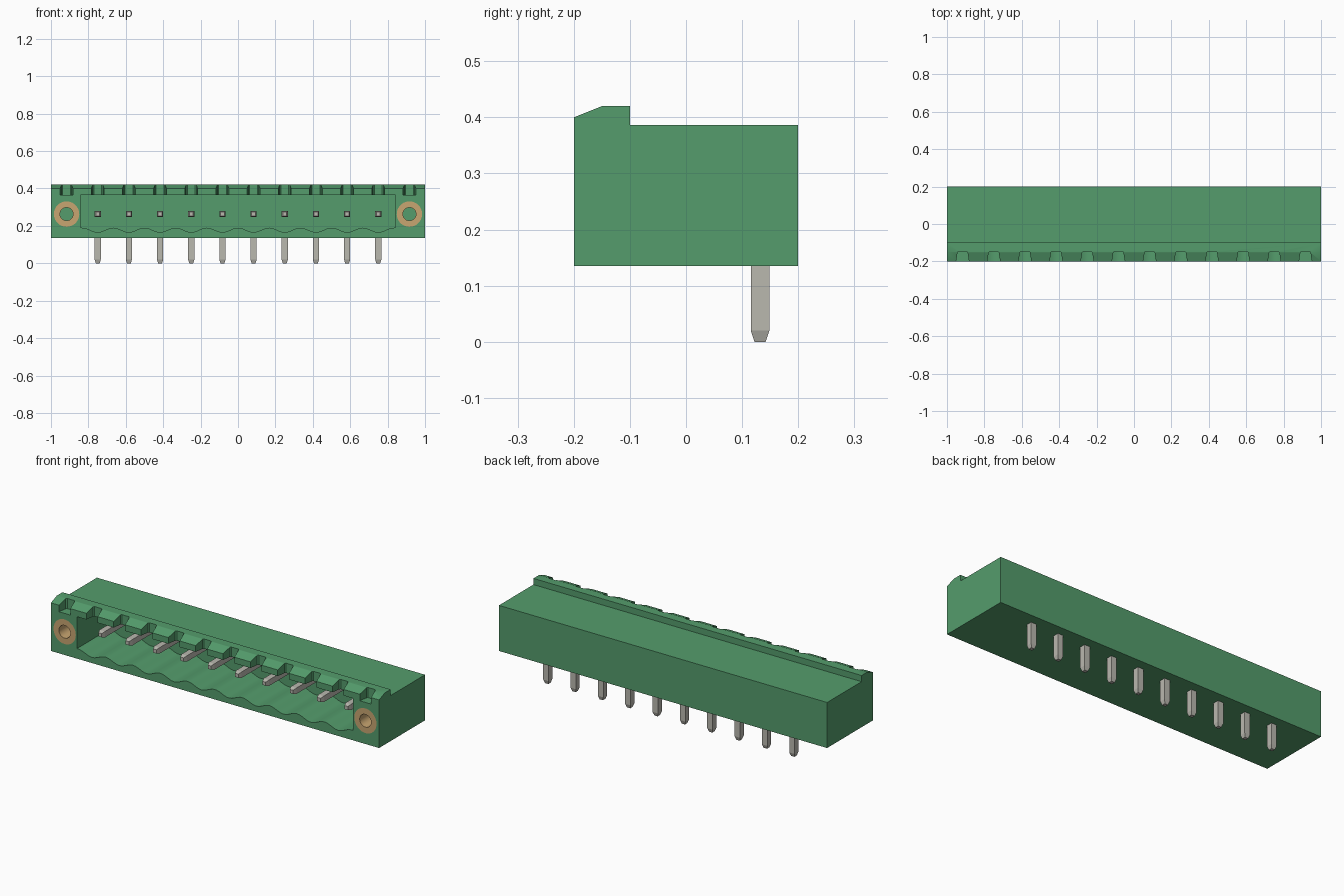
import bpy, bmesh, math
from mathutils import Vector

cube = bpy.data.objects.get("Cube")
if cube:
    bpy.data.objects.remove(cube, do_unlink=True)


def material(name, rgb):
    m = bpy.data.materials.new(name)
    m.use_nodes = True
    m.diffuse_color = (*rgb, 1)
    m.node_tree.nodes["Principled BSDF"].inputs["Base Color"].default_value = (*rgb, 1)
    return m


GREEN = material("green plastic", (0.089, 0.335, 0.15))
TIN = material("tin plated metal", (0.49, 0.48, 0.43))
BRASS = material("brass", (0.58, 0.38, 0.165))

PITCH = 1 / 6
PIN_X = [(i - 4.5) * PITCH for i in range(10)]
SLOT_X = [(i - 5.5) * PITCH for i in range(12)]
FLANGE_X = 5.5 * PITCH
PIN_Z = 0.263
PIN_Y = 0.132


def finish(bm, name, mat):
    bmesh.ops.recalc_face_normals(bm, faces=bm.faces[:])
    me = bpy.data.meshes.new(name)
    bm.to_mesh(me)
    bm.free()
    ob = bpy.data.objects.new(name, me)
    bpy.context.collection.objects.link(ob)
    if mat:
        me.materials.append(mat)
    return ob


def extrude(bm, points, direction):
    """Fill an outline of 3D points and extrude it along direction."""
    face = bm.faces.new([bm.verts.new(p) for p in points])
    new = bmesh.ops.extrude_face_region(bm, geom=[face])["geom"]
    verts = [g for g in new if isinstance(g, bmesh.types.BMVert)]
    bmesh.ops.translate(bm, vec=Vector(direction), verts=verts)


def circle(x, y, z, r, n=40):
    return [(x + r * math.cos(2 * math.pi * i / n), y, z + r * math.sin(2 * math.pi * i / n))
            for i in range(n)]


def smooth(ob):
    bpy.ops.object.select_all(action='DESELECT')
    ob.select_set(True)
    bpy.context.view_layer.objects.active = ob
    bpy.ops.object.shade_smooth_by_angle(angle=math.radians(30))


# Housing: side profile with raised front lip
profile = [(-0.2, 0.135), (0.2, 0.135), (0.2, 0.386), (-0.1, 0.386),
           (-0.1, 0.42), (-0.15, 0.42), (-0.2, 0.40)]
bm = bmesh.new()
extrude(bm, [(-1, y, z) for y, z in profile], (2, 0, 0))
housing = finish(bm, "housing", GREEN)

# Plug cavity with a wavy floor, one valley under each pin
outline = [(-0.842, 0.366), (-0.842, 0.19)]
steps = 120
for i in range(steps + 1):
    x = -5 * PITCH + 10 * PITCH * i / steps
    outline.append((x, 0.178 - 0.012 * math.cos(2 * math.pi * (x - PIN_X[0]) / PITCH)))
outline += [(0.842, 0.19), (0.842, 0.366)]
bm = bmesh.new()
extrude(bm, [(x, -0.3, z) for x, z in outline], (0, 0.38, 0))
cavity = finish(bm, "cavity_cutter", GREEN)

# Tapered latch slots along the lip
bm = bmesh.new()
for x in SLOT_X:
    shape = [(-0.036, -0.21), (0.036, -0.21), (0.027, -0.152), (0.021, -0.146),
             (-0.021, -0.146), (-0.027, -0.152)]
    extrude(bm, [(x + dx, y, 0.364) for dx, y in shape], (0, 0, 0.1))
slots = finish(bm, "slot_cutter", GREEN)

# Bores for the threaded inserts
bm = bmesh.new()
for s in (-1, 1):
    extrude(bm, circle(s * FLANGE_X, -0.25, PIN_Z, 0.068), (0, 0.25, 0))
bores = finish(bm, "bore_cutter", GREEN)

for cutter in (cavity, slots, bores):
    mod = housing.modifiers.new(cutter.name, 'BOOLEAN')
    mod.operation = 'DIFFERENCE'
    mod.solver = 'EXACT'
    mod.object = cutter
    bpy.context.view_layer.objects.active = housing
    bpy.ops.object.modifier_apply(modifier=mod.name)
    bpy.data.objects.remove(cutter, do_unlink=True)
smooth(housing)

# Threaded inserts: brass tubes flush with the front
for side, s in (("left", 1), ("right", -1)):
    bm = bmesh.new()
    loops = [[bm.verts.new(p) for p in circle(s * FLANGE_X, y, PIN_Z, r)]
             for r, y in ((0.068, -0.2), (0.068, 0.0), (0.035, 0.0), (0.035, -0.2))]
    for k in range(4):
        a, b = loops[k], loops[(k + 1) % 4]
        for i in range(len(a)):
            j = (i + 1) % len(a)
            bm.faces.new((a[i], a[j], b[j], b[i]))
    smooth(finish(bm, side + "_threaded_insert", BRASS))


def pin_leg(bm, tip, axis, length, half=0.0165, tip_half=0.010, taper=0.02):
    """Square bar along axis, narrowing towards its tip."""
    axis = Vector(axis)
    u, v = Vector((1, 0, 0)), axis.cross(Vector((1, 0, 0)))
    rings = []
    for d, h in ((0, tip_half), (taper, half), (length, half)):
        c = Vector(tip) + axis * d
        rings.append([bm.verts.new(c + u * a * h + v * b * h)
                      for a, b in ((-1, -1), (1, -1), (1, 1), (-1, 1))])
    for a, b in zip(rings, rings[1:]):
        for i in range(4):
            j = (i + 1) % 4
            bm.faces.new((a[i], a[j], b[j], b[i]))
    bm.faces.new(rings[0])
    bm.faces.new(rings[-1])


# Right-angle contact pins: solder leg below, contact leg in the cavity
for n, x in enumerate(PIN_X, 1):
    bm = bmesh.new()
    pin_leg(bm, (x, PIN_Y, 0), (0, 0, 1), PIN_Z + 0.0165)
    pin_leg(bm, (x, -0.13, PIN_Z), (0, 1, 0), PIN_Y + 0.13)
    finish(bm, f"contact_pin_{n}", TIN)
